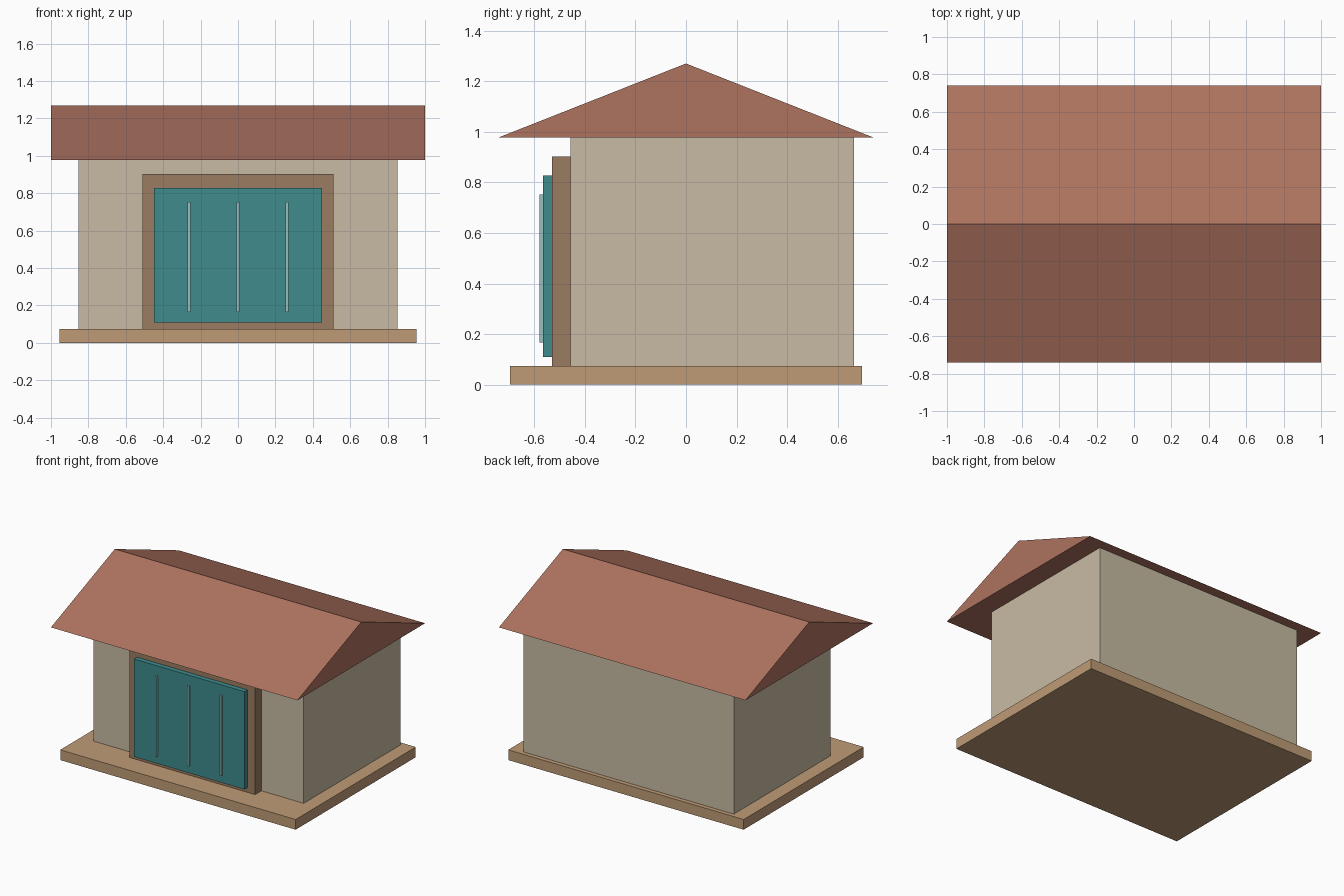
import bpy, bmesh

if "Cube" in bpy.data.objects:
    bpy.data.objects.remove(bpy.data.objects["Cube"])


def material(name, rgb):
    m = bpy.data.materials.new(name)
    m.diffuse_color = (*rgb, 1)
    m.use_nodes = True
    m.node_tree.nodes["Principled BSDF"].inputs["Base Color"].default_value = m.diffuse_color
    return m


def finish(name, bm, mat):
    bmesh.ops.recalc_face_normals(bm, faces=bm.faces)
    me = bpy.data.meshes.new(name)
    bm.to_mesh(me)
    bm.free()
    me.materials.append(mat)
    ob = bpy.data.objects.new(name, me)
    bpy.context.collection.objects.link(ob)
    return ob


def box(name, xs, ys, zs, mat):
    bm = bmesh.new()
    bmesh.ops.create_cube(bm, size=1)
    for v in bm.verts:
        v.co = [lo + (c + 0.5) * (hi - lo) for c, (lo, hi) in zip(v.co, (xs, ys, zs))]
    return finish(name, bm, mat)


def prism(name, profile, x0, x1, mat):
    """Extrude a (y, z) profile along x."""
    bm = bmesh.new()
    face = bm.faces.new([bm.verts.new((x0, y, z)) for y, z in profile])
    ext = bmesh.ops.extrude_face_region(bm, geom=[face], use_keep_orig=True)
    verts = [g for g in ext["geom"] if isinstance(g, bmesh.types.BMVert)]
    bmesh.ops.translate(bm, verts=verts, vec=(x1 - x0, 0, 0))
    return finish(name, bm, mat)


wood = material("light_wood", (0.52, 0.33, 0.18))
plaster = material("plaster", (0.58, 0.50, 0.37))
tile = material("roof_tile", (0.42, 0.17, 0.115))
trim = material("dark_wood", (0.33, 0.20, 0.12))
teal = material("teal_paint", (0.05, 0.26, 0.27))
pale = material("pale_teal", (0.32, 0.52, 0.51))

# Floor slab and walls
box("base", (-0.955, 0.955), (-0.696, 0.696), (0, 0.075), wood)
box("walls", (-0.853, 0.853), (-0.457, 0.664), (0.075, 0.978), plaster)

# Gabled roof
prism("roof", [(-0.74, 0.978), (0.74, 0.978), (0, 1.27)], -1, 1, tile)

# Door with its surround and raised strips
box("door_frame", (-0.51, 0.51), (-0.53, -0.457), (0.075, 0.902), trim)
box("door", (-0.448, 0.448), (-0.565, -0.53), (0.11, 0.827), teal)
for i in (-1, 0, 1):
    x = i * 0.262
    box(f"door_strip_{i + 2}", (x - 0.007, x + 0.007), (-0.58, -0.565), (0.166, 0.753), pale)
